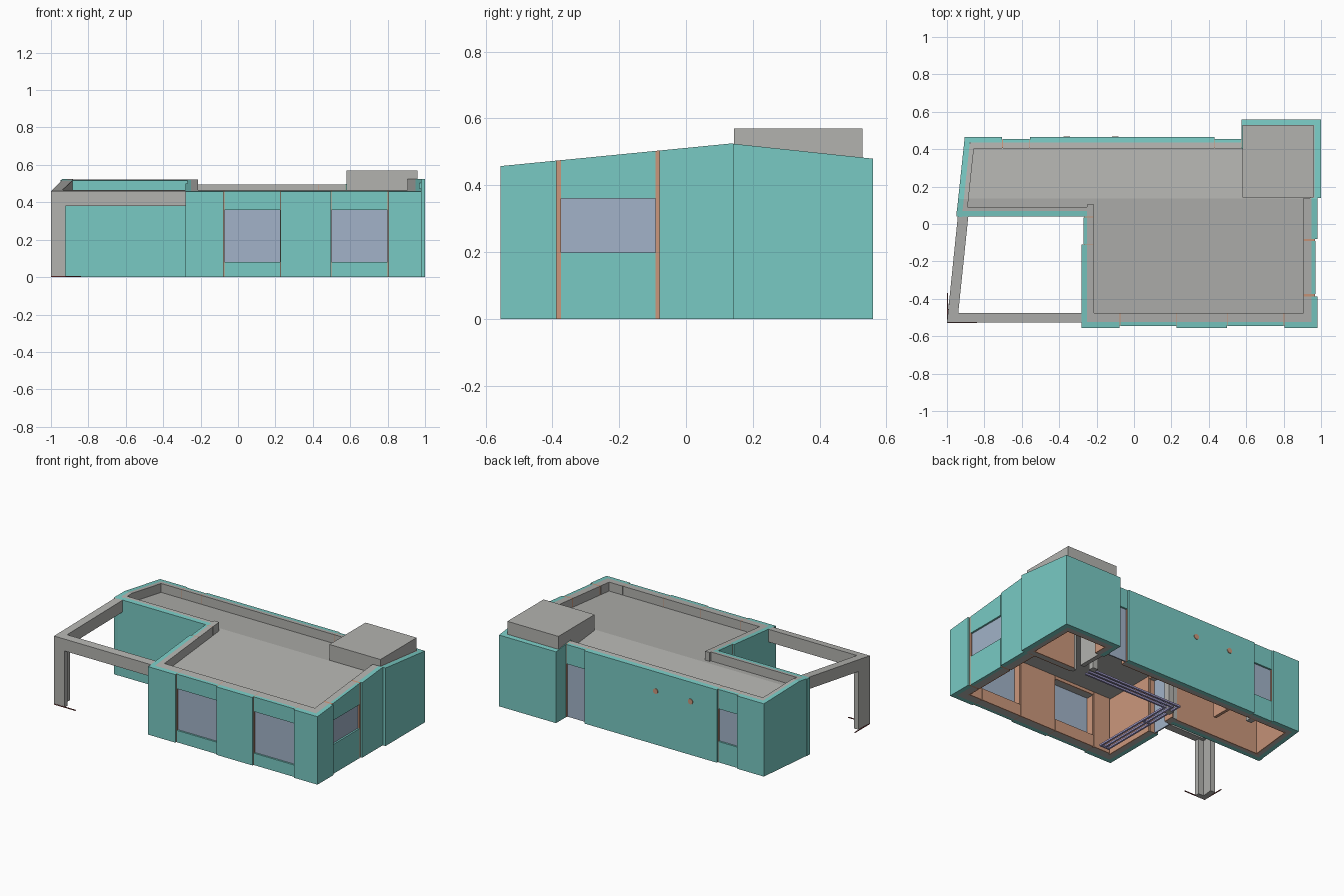
import bpy, bmesh, math
from mathutils import Vector

if "Cube" in bpy.data.objects:
    bpy.data.objects.remove(bpy.data.objects["Cube"])

COLORS = {
    "teal_cladding": (0.19, 0.59, 0.55),
    "grey_concrete": (0.45, 0.45, 0.43),
    "blue_grey_glass": (0.36, 0.45, 0.58),
    "terracotta_lining": (0.60, 0.31, 0.20),
    "lavender_metal": (0.37, 0.34, 0.62),
    "dark_red_steel": (0.20, 0.04, 0.04),
}
MATS = {}
for n, c in COLORS.items():
    MATS[n] = bpy.data.materials.new(n)
    MATS[n].diffuse_color = (*c, 1)
TEAL, GREY, GLASS, TERRA, LAV, RED = COLORS

RIDGE_Y, RIDGE_Z = 0.135, 0.525
SLOPE_F, SLOPE_B = 0.098, -0.107
parts = {}


def cut(bm, slope, drop, keep_below=True):
    """Slice a solid with one roof pitch plane and cap the cut."""
    bmesh.ops.bisect_plane(
        bm, geom=bm.verts[:] + bm.edges[:] + bm.faces[:], dist=1e-6,
        plane_co=(0, RIDGE_Y, RIDGE_Z - drop), plane_no=Vector((0, -slope, 1)).normalized(),
        clear_outer=keep_below, clear_inner=not keep_below)
    edges = [e for e in bm.edges if e.is_boundary]
    if edges:
        bmesh.ops.holes_fill(bm, edges=edges, sides=0)


def prism(name, mat, poly, z0, z1=None, drop=0.0, under=None):
    """Upright prism; without z1 its top follows the pitched roof line."""
    bm = bmesh.new()
    face = bm.faces.new([bm.verts.new((x, y, z0)) for x, y in poly])
    top = bmesh.ops.extrude_face_region(bm, geom=[face])["geom"]
    for v in top:
        if isinstance(v, bmesh.types.BMVert):
            v.co.z = 0.8 if z1 is None else z1
    if z1 is None:
        cut(bm, SLOPE_F, drop)
        cut(bm, SLOPE_B, drop)
    if under is not None:
        cut(bm, SLOPE_F, under, False)
    bmesh.ops.recalc_face_normals(bm, faces=bm.faces[:])
    temp = bpy.data.meshes.new("temp")
    bm.to_mesh(temp)
    bm.free()
    if name not in parts:
        parts[name] = (bmesh.new(), mat)
    parts[name][0].from_mesh(temp)
    bpy.data.meshes.remove(temp)


def box(name, mat, x0, x1, y0, y1, z0, z1=None):
    prism(name, mat, [(x0, y0), (x1, y0), (x1, y1), (x0, y1)], z0, z1)


def wall(name, a, b, bays=(), ends=(1, 1), skin=0.03, deep=0.06, jamb=0.004):
    """Layered wall from a to b, inside on the left.
    bays: (start, end, glass bottom, glass top); ends: 1 outer, -1 inner corner, 0 plain."""
    a, b = Vector(a), Vector(b)
    length = (b - a).length
    u = (b - a) / length
    n = Vector((-u.y, u.x))

    def piece(layer, mat, t0, t1, d0, d1, z0, z1=None):
        pts = [a + u * t + n * d for t, d in ((t0, d0), (t1, d0), (t1, d1), (t0, d1))]
        prism(name + layer, mat, pts, z0, z1)

    def inset(e, d0, d1):
        return d0 if e > 0 else (-d1 if e < 0 else 0)

    layers = (("_cladding", TEAL, 0, skin, None), ("_core", GREY, skin, deep, None),
              ("_lining", TERRA, deep, deep + 0.008, 0.38))
    for layer, mat, d0, d1, ztop in layers:
        t = inset(ends[0], d0, d1)
        stop = length - inset(ends[1], d0, d1)
        for s, e, lo, hi in bays:
            if s > t:
                piece(layer, mat, t, s, d0, d1, 0, ztop)
            front = 0.01 if d0 == 0 else d0
            if lo > 0:
                piece(layer, mat, s + jamb, e - jamb, front, d1, 0, lo)
            piece(layer, mat, s + jamb, e - jamb, front, d1, hi, ztop)
            t = e
        if stop > t:
            piece(layer, mat, t, stop, d0, d1, 0, ztop)
    for s, e, lo, hi in bays:
        piece("_glass", GLASS, s + jamb, e - jamb, 0.022, 0.03, lo, hi)
        for j in (s, e - jamb):
            piece("_jambs", TERRA, j, j + jamb, 0.012, deep - 0.002, 0)


# Outer walls, counter-clockwise
wall("front_wall", (-0.28, -0.555), (0.98, -0.555),
     [(0.203, 0.508, 0.08, 0.36), (0.776, 1.084, 0.08, 0.36)], deep=0.08)
wall("right_wall", (0.98, -0.555), (0.98, 0.14),
     [(0.168, 0.475, 0.198, 0.36)], ends=(1, 0), deep=0.075, jamb=0.012)
wall("back_wall", (0.575, 0.465), (-0.905, 0.465),
     [(0.0, 0.145, 0.0, 0.36), (1.13, 1.28, 0.14, 0.36)], ends=(0, 1))
wall("left_wall", (-0.905, 0.465), (-0.95, 0.04), deep=0.055)
wall("wing_wall", (-0.95, 0.04), (-0.28, 0.04), ends=(1, -1), deep=0.052)
wall("courtyard_wall", (-0.28, 0.04), (-0.28, -0.555),
     [(0.0, 0.15, 0.0, 0.36)], ends=(-1, 1), deep=0.065)

# Corner room with raised roof box
wall("room_right_wall", (1.0, 0.14), (1.0, 0.56), ends=(0, 1), skin=0.035)
wall("room_back_wall", (1.0, 0.56), (0.575, 0.56))
wall("room_side_wall", (0.575, 0.56), (0.575, 0.40), ends=(1, 0))
box("room_partition", GREY, 0.60, 0.96, 0.145, 0.175, 0, 0.39)
box("room_partition", GREY, 0.585, 0.615, 0.23, 0.40, 0, 0.39)
box("room_partition_lining", TERRA, 0.62, 0.94, 0.175, 0.183, 0, 0.38)
box("room_partition_lining", TERRA, 0.62, 0.94, 0.137, 0.145, 0, 0.38)
box("roof_box", GREY, 0.58, 0.96, 0.143, 0.528, 0.39, 0.57)

# Pitched roof slab behind the parapet
prism("roof", GREY, [(-0.24, -0.515), (0.945, -0.515), (0.945, 0.43), (-0.87, 0.43),
                     (-0.905, 0.075), (-0.24, 0.075)], 0.38, drop=0.06)

# Open courtyard frame and its angled post
prism("front_beam", GREY, [(-1, -0.527), (-0.28, -0.527), (-0.28, -0.475), (-0.995, -0.475)], 0.38)
prism("side_beam", GREY, [(-1, -0.527), (-0.945, -0.527), (-0.886, 0.04), (-0.942, 0.04)],
      0.3, under=0.08)
prism("post", GREY, [(-1, -0.527), (-0.922, -0.527), (-0.922, -0.495), (-0.962, -0.495),
                     (-0.955, -0.42), (-0.99, -0.42)], 0, 0.4)
box("post_base", RED, -1, -0.84, -0.53, -0.524, 0, 0.005)
box("post_base", RED, -1, -0.995, -0.53, -0.37, 0, 0.005)

# Floor tracks inside the main room
for k in (0, 0.03, 0.06):
    box("floor_track", LAV, -0.17 + k, 0.52, 0.22 - k, 0.232 - k, 0, 0.012)
    box("floor_track", LAV, -0.17 + k, -0.158 + k, -0.43, 0.22 - k, 0, 0.012)
for y in (-0.44, -0.05):
    box("floor_track", LAV, -0.17, -0.098, y, y + 0.012, 0, 0.012)

# Interior columns and partitions
for x, y in ((-0.18, 0.12), (0.50, 0.22), (-0.62, 0.36)):
    box("inner_column", GREY, x, x + 0.04, y, y + 0.04, 0, 0.39)
box("inner_partition", TERRA, -0.42, -0.40, 0.27, 0.40, 0, 0.39)

for name, (bm, mat) in parts.items():
    mesh = bpy.data.meshes.new(name)
    bm.to_mesh(mesh)
    bm.free()
    mesh.materials.append(MATS[mat])
    bpy.context.collection.objects.link(bpy.data.objects.new(name, mesh))

# Round vents on the back wall
for x in (-0.10, -0.36):
    bpy.ops.mesh.primitive_cylinder_add(vertices=16, radius=0.018, depth=0.008,
                                        location=(x, 0.465, 0.36), rotation=(math.pi / 2, 0, 0))
    vent = bpy.context.object
    vent.name = "wall_vent"
    vent.data.materials.append(MATS[TERRA])

for m in bpy.data.materials:
    if m.users and not m.is_grease_pencil:
        m.use_nodes = True
        m.node_tree.nodes["Principled BSDF"].inputs["Base Color"].default_value = m.diffuse_color
